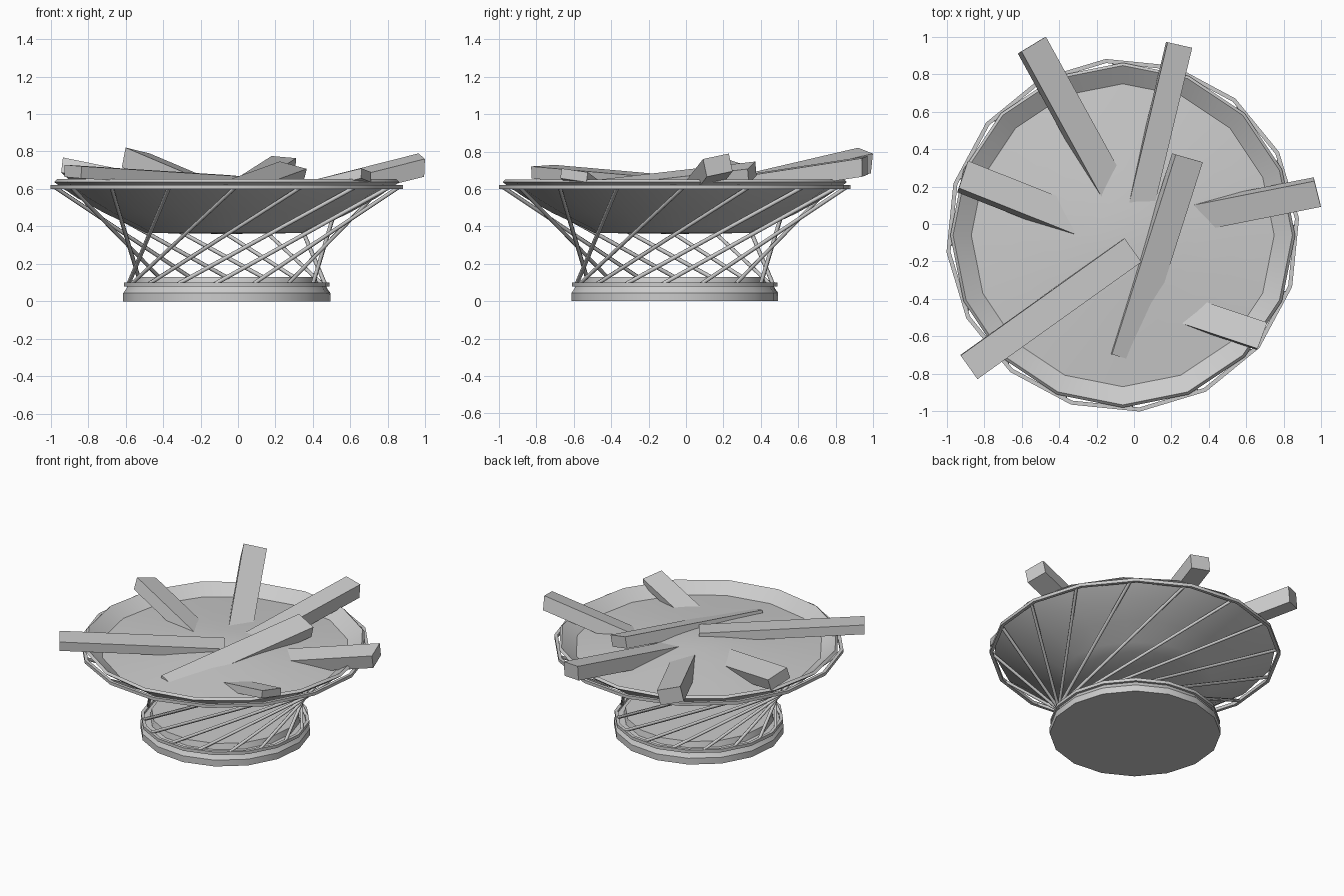
import bpy, bmesh, math
from mathutils import Vector, Matrix

if "Cube" in bpy.data.objects:
    bpy.data.objects.remove(bpy.data.objects["Cube"])

CX = CY = -0.06          # axis of the fire bowl
SIDES = 16


def make(name, bm, smooth=None):
    bmesh.ops.recalc_face_normals(bm, faces=bm.faces[:])
    me = bpy.data.meshes.new(name)
    bm.to_mesh(me)
    bm.free()
    ob = bpy.data.objects.new(name, me)
    bpy.context.collection.objects.link(ob)
    if smooth:
        bpy.ops.object.select_all(action='DESELECT')
        ob.select_set(True)
        bpy.context.view_layer.objects.active = ob
        bpy.ops.object.shade_smooth_by_angle(angle=math.radians(smooth))
    return ob


def lathe(name, profile, offset=0.0, closed=False, smooth=35):
    """Revolve (radius, z) points around the bowl axis, first vertex at +y."""
    bm = bmesh.new()
    rings = []
    for r, z in profile:
        if r == 0:
            rings.append([bm.verts.new((CX, CY, z))] * SIDES)
            continue
        ring = []
        for i in range(SIDES):
            a = math.pi / 2 + math.radians(offset) + 2 * math.pi * i / SIDES
            ring.append(bm.verts.new((CX + r * math.cos(a), CY + r * math.sin(a), z)))
        rings.append(ring)
    pairs = list(zip(rings, rings[1:]))
    if closed:
        pairs.append((rings[-1], rings[0]))
    for lo, hi in pairs:
        for i in range(SIDES):
            j = (i + 1) % SIDES
            vs = list(dict.fromkeys((lo[i], lo[j], hi[j], hi[i])))
            bm.faces.new(vs)
    return make(name, bm, smooth)


def hoop(name, r, z, t):
    pts = [(r - t, z - t), (r + t, z - t), (r + t, z + t), (r - t, z + t)]
    return lathe(name, pts, offset=5.5, closed=True)


def log(name, inner, outer, width, height, roll, bury=0.14):
    """Box whose top face centre line runs inner -> outer; roll > 0 lifts the left side."""
    p0, p1 = Vector(inner), Vector(outer)
    d = (p1 - p0).normalized()
    p0 -= d * bury
    flat = Vector((d.x, d.y, 0)).normalized()
    left = Matrix.Rotation(math.radians(roll), 3, d) @ Vector((-flat.y, flat.x, 0))
    up = d.cross(left)
    up -= flat * up.dot(flat)          # plumb-cut ends
    bm = bmesh.new()
    a, b = [[bm.verts.new(p + left * s * width / 2 - up * h)
             for s, h in ((-1, 0), (1, 0), (1, height), (-1, height))] for p in (p0, p1)]
    bm.faces.new(a)
    bm.faces.new(b)
    for i in range(4):
        j = (i + 1) % 4
        bm.faces.new((a[i], a[j], b[j], b[i]))
    return make(name, bm)


# round foot with a raised inner plate
lathe("base", [(0, 0), (0.555, 0), (0.555, 0.045), (0.54, 0.065), (0.53, 0.085),
               (0.49, 0.09), (0.48, 0.13), (0, 0.13)], offset=5.5)

# hoops holding the twisted rods
hoop("lower_hoop", 0.54, 0.09, 0.011)
hoop("upper_hoop", 0.934, 0.61, 0.011)

# twisted rods
bm = bmesh.new()
RODS = 16
for i in range(RODS):
    a = math.radians(-90 + 3) + 2 * math.pi * i / RODS
    b = a - math.radians(78)
    top = Vector((CX + 0.92 * math.cos(a), CY + 0.92 * math.sin(a), 0.61))
    bot = Vector((CX + 0.53 * math.cos(b), CY + 0.53 * math.sin(b), 0.09))
    v = top - bot
    m = Matrix.Translation((top + bot) / 2) @ v.to_track_quat('Z', 'Y').to_matrix().to_4x4()
    bmesh.ops.create_cone(bm, cap_ends=True, segments=6, radius1=0.011,
                          radius2=0.011, depth=v.length, matrix=m)
make("twisted_rods", bm, 65)

# bowl with thin rim
lathe("bowl", [(0, 0.36), (0.43, 0.365), (0.5, 0.4), (0.65, 0.47), (0.8, 0.553),
               (0.905, 0.625), (0.92, 0.637), (0.905, 0.652), (0.79, 0.575)])

# gently domed ash bed
lathe("ash_bed", [(0.81, 0.587), (0.6, 0.609), (0.35, 0.632), (0.15, 0.648), (0, 0.653)])

# split logs leaning over the rim
logs = [
    ((-0.15, 0.26, 0.642), (-0.535, 0.96, 0.805), 0.155, 0.11, 12),
    ((0.05, 0.14, 0.646), (0.245, 0.955, 0.77), 0.135, 0.10, 5, 0.2),
    ((0.40, 0.045, 0.628), (0.98, 0.16, 0.775), 0.145, 0.10, 12),
    ((0.03, -0.48, 0.631), (0.295, 0.35, 0.727), 0.155, 0.08, 15, 0.25),
    ((-0.005, -0.14, 0.67), (-0.88, -0.765, 0.725), 0.155, 0.065, -3, 0.0),
    ((-0.37, 0.05, 0.635), (-0.91, 0.265, 0.745), 0.16, 0.085, 17),
    ((0.34, -0.48, 0.615), (0.685, -0.595, 0.70), 0.15, 0.055, -8),
]
for n, args in enumerate(logs, 1):
    log(f"log_{n}", *args)
